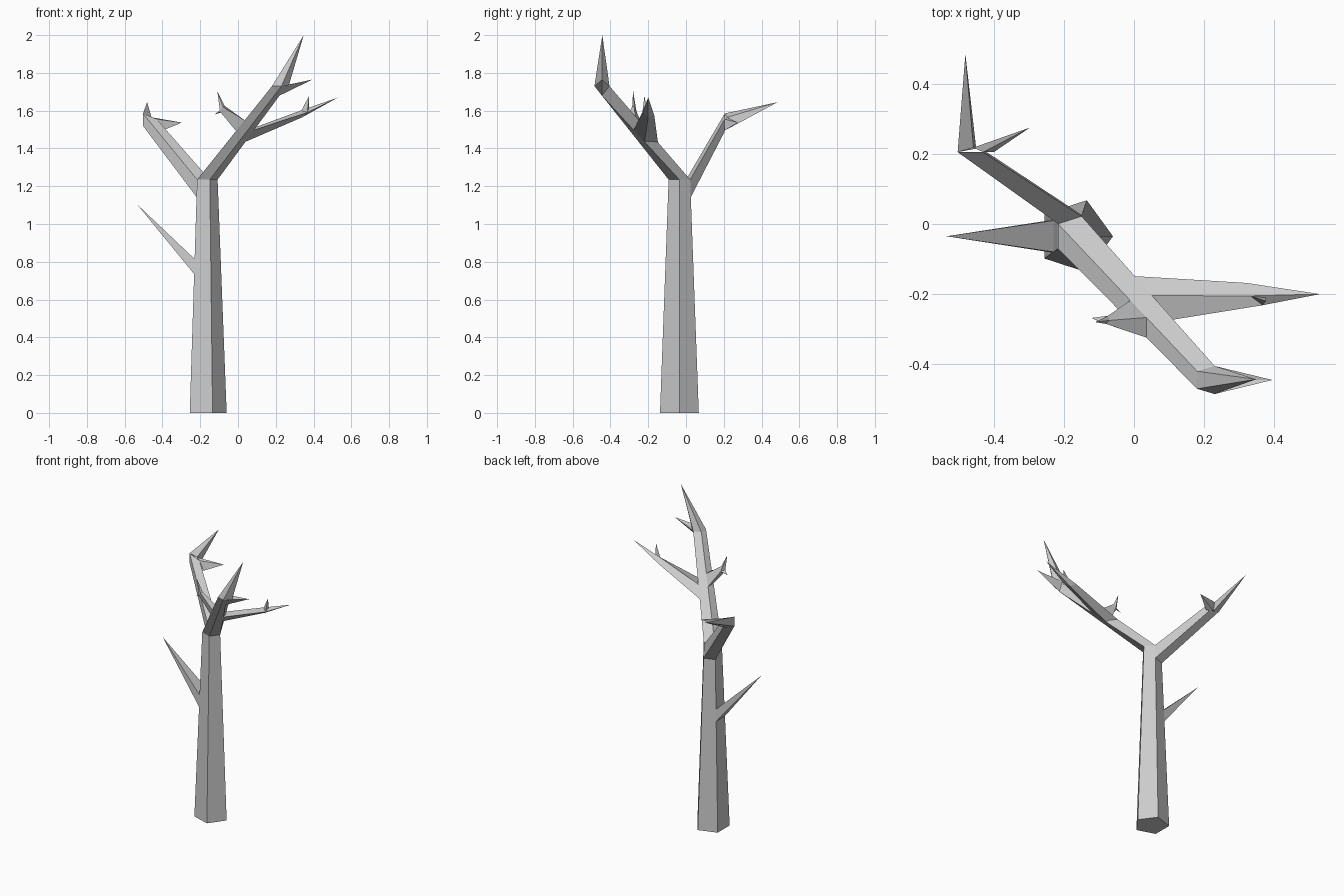
import bpy, bmesh
from math import cos, sin, tau
from mathutils import Vector

if "Cube" in bpy.data.objects:
    bpy.data.objects.remove(bpy.data.objects["Cube"])

bark = bpy.data.materials.new("grey bark")
bark.use_nodes = True
GREY = (0.6, 0.6, 0.6, 1)
bark.diffuse_color = GREY
bark.node_tree.nodes["Principled BSDF"].inputs["Base Color"].default_value = GREY


def loft(name, rings, tip=None, keep_base=False):
    """Join equal rings of points; close with a pointed tip if given."""
    bm = bmesh.new()
    loops = [[bm.verts.new(p) for p in ring] for ring in rings]
    n = len(loops[0])
    base = bm.faces.new(loops[0])
    for a, b in zip(loops, loops[1:]):
        for i in range(n):
            j = (i + 1) % n
            bm.faces.new((a[i], a[j], b[j], b[i]))
    last = loops[-1]
    if tip:
        end = bm.verts.new(tip)
        for i in range(n):
            bm.faces.new((last[i], last[(i + 1) % n], end))
        cap = None
    else:
        cap = bm.faces.new(last)
    bmesh.ops.recalc_face_normals(bm, faces=bm.faces[:])
    # open the hidden joints
    hidden = [f for f in (None if keep_base else base, cap) if f]
    bmesh.ops.delete(bm, geom=hidden, context='FACES_ONLY')
    mesh = bpy.data.meshes.new(name)
    bm.to_mesh(mesh)
    bm.free()
    mesh.materials.append(bark)
    obj = bpy.data.objects.new(name, mesh)
    bpy.context.collection.objects.link(obj)


def along(a, b, i, t):
    return a[i].lerp(b[i], t)


# Trunk: tapered pentagon
def trunk_ring(r, z):
    return [Vector((-0.168 + r * cos(k * tau / 5), -0.035 + r * sin(k * tau / 5), z))
            for k in range(5)]


foot = trunk_ring(0.108, 0)
crown = trunk_ring(0.06, 1.235)
loft("trunk", [foot, crown], keep_base=True)

# Thorn on the trunk's side
loft("trunk_twig", [[along(foot, crown, i, t) for i, t in
                     ((2, 0.595), (3, 0.595), (3, 0.66), (2, 0.66))]],
     (-0.535, -0.035, 1.105))

# Main branch continuing from the crown
fork = [Vector(p) for p in ((0.22, -0.445, 1.68), (0.23, -0.405, 1.73), (0.18, -0.42, 1.73),
                            (0.18, -0.47, 1.73), (0.23, -0.485, 1.73))]
loft("main_branch", [crown, fork])
shoulder = Vector((0.268, -0.445, 1.73))
loft("main_branch_tip", [[shoulder] + fork[1:]], (0.348, -0.443, 2.0))
loft("main_branch_side_tip", [[shoulder, fork[1], fork[0], fork[4]]], (0.395, -0.445, 1.765))

# Long twig on the main branch, with a small thorn
elbow = [(0.34, -0.2, 1.565), (0.32, -0.168, 1.575), (0.33, -0.205, 1.6), (0.365, -0.232, 1.59)]
loft("long_twig", [[along(crown, fork, i, t) for i, t in
                    ((0, 0.45), (1, 0.4), (1, 0.53), (0, 0.59))], elbow],
     (0.53, -0.2, 1.67))
loft("long_twig_thorn", [[(0.33, -0.205, 1.59), (0.365, -0.232, 1.58), (0.375, -0.21, 1.61)]],
     (0.377, -0.22, 1.68))

# Short forked twig on the other side
knot = [(-0.075, -0.262, 1.595), (-0.07, -0.275, 1.625), (-0.08, -0.285, 1.62),
        (-0.095, -0.28, 1.595)]
loft("short_twig", [[along(crown, fork, i, t) for i, t in
                     ((2, 0.52), (2, 0.635), (3, 0.635), (3, 0.52))], knot],
     (-0.11, -0.28, 1.705))
loft("short_twig_thorn", [[knot[0], knot[2], knot[3]]], (-0.122, -0.268, 1.58))

# Rear branch growing from a side face of the trunk
wrist = [(-0.43, 0.205, 1.555), (-0.503, 0.205, 1.585), (-0.503, 0.205, 1.52),
         (-0.42, 0.205, 1.49)]
loft("rear_branch", [[crown[1], crown[2], along(foot, crown, 2, 0.925),
                      along(foot, crown, 1, 0.925)], wrist])
notch = [(-0.458, 0.218, 1.565), (-0.45, 0.215, 1.5)]
loft("rear_branch_tip", [[wrist[1], wrist[2], notch[1], notch[0]]], (-0.481, 0.485, 1.645))
loft("rear_branch_side_tip", [[wrist[0], notch[0], notch[1], (-0.4, 0.205, 1.495)]],
     (-0.297, 0.275, 1.537))
